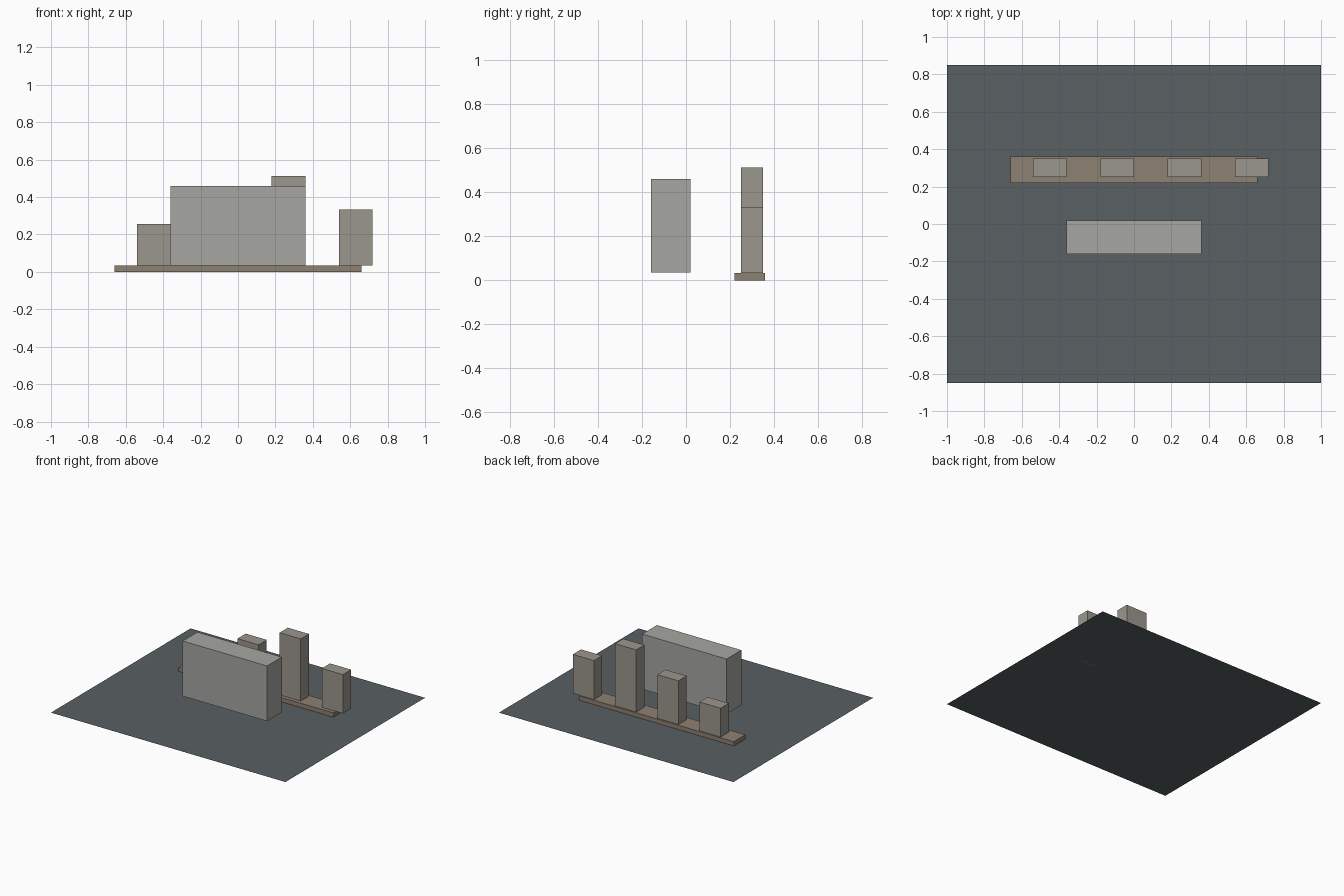
import bpy

if "Cube" in bpy.data.objects:
    bpy.data.objects.remove(bpy.data.objects["Cube"])


def material(name, rgb):
    m = bpy.data.materials.new(name)
    m.diffuse_color = (*rgb, 1)
    m.use_nodes = True
    m.node_tree.nodes["Principled BSDF"].inputs["Base Color"].default_value = m.diffuse_color
    return m


def box(name, x, y, z, mat):
    """Box from (min, max) pairs on each axis."""
    lo, hi = zip(x, y, z)
    bpy.ops.mesh.primitive_cube_add(
        size=1, location=[(a + b) / 2 for a, b in zip(lo, hi)])
    ob = bpy.context.object
    ob.name = name
    ob.scale = [b - a for a, b in zip(lo, hi)]
    bpy.ops.object.transform_apply(location=False, rotation=False, scale=True)
    ob.data.materials.append(mat)
    return ob


slate = material("slate", (0.10, 0.115, 0.125))
brown = material("brown", (0.27, 0.22, 0.17))
stone = material("stone", (0.33, 0.31, 0.27))
grey = material("grey", (0.38, 0.38, 0.36))

# Flat base sheet
bpy.ops.mesh.primitive_plane_add(size=1)
base = bpy.context.object
base.name = "base_sheet"
base.scale = (2, 1.7, 1)
bpy.ops.object.transform_apply(location=False, rotation=False, scale=True)
base.data.materials.append(slate)

# Large block, hovering slightly above the sheet
box("large_block", (-0.36, 0.36), (-0.16, 0.02), (0.035, 0.46), grey)

# Low plinth behind it
box("plinth", (-0.66, 0.66), (0.22, 0.36), (0, 0.033), brown)

# Row of four pillars of different heights, the last overhanging the plinth
for i, top in enumerate((0.255, 0.37, 0.512, 0.333)):
    x = -0.54 + 0.36 * i
    box(f"pillar_{i + 1}", (x, x + 0.18), (0.25, 0.35), (0.033, top), stone)
